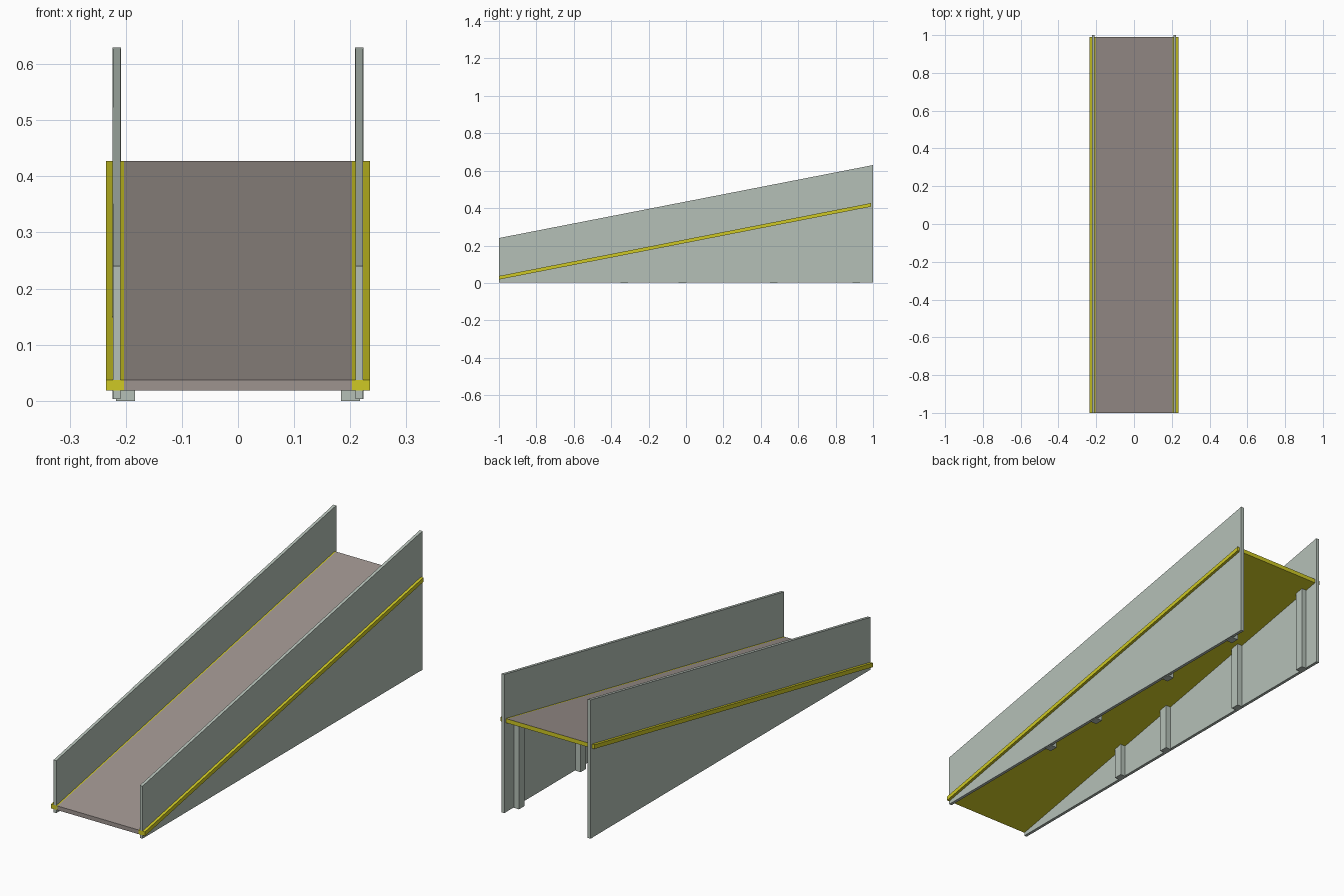
import bpy, bmesh

if "Cube" in bpy.data.objects:
    bpy.data.objects.remove(bpy.data.objects["Cube"])


def material(name, rgb):
    m = bpy.data.materials.new(name)
    m.diffuse_color = (*rgb, 1)
    m.use_nodes = True
    m.node_tree.nodes["Principled BSDF"].inputs["Base Color"].default_value = m.diffuse_color
    return m


GREY = material("pale grey green", (0.46, 0.53, 0.475))
BROWN = material("warm grey brown", (0.34, 0.295, 0.275))
YELLOW = material("yellow", (0.62, 0.58, 0.018))


def prism(name, profile, x0, x1, mat):
    """Extrude a (y, z) outline from x0 to x1."""
    bm = bmesh.new()
    face = bm.faces.new([bm.verts.new((x0, y, z)) for y, z in profile])
    ext = bmesh.ops.extrude_face_region(bm, geom=[face])
    moved = [v for v in ext["geom"] if isinstance(v, bmesh.types.BMVert)]
    bmesh.ops.translate(bm, verts=moved, vec=(x1 - x0, 0, 0))
    bmesh.ops.recalc_face_normals(bm, faces=bm.faces)
    mesh = bpy.data.meshes.new(name)
    bm.to_mesh(mesh)
    bm.free()
    mesh.materials.append(mat)
    ob = bpy.data.objects.new(name, mesh)
    bpy.context.collection.objects.link(ob)
    return ob


SLOPE = 0.39 / 1.99


def under(y):   # underside of the deck
    return 0.018 + SLOPE * (y + 1)


def rim(y):     # top edge of the side panels
    return 0.24 + 0.195 * (y + 1)


# sloping deck: yellow slab whose middle is brown on the top and front
outline = [(-1, under(-1)), (0.99, under(0.99)),
           (0.99, under(0.99) + 0.019), (-1, under(-1) + 0.019)]
deck = prism("ramp_deck", outline, -0.235, 0.235, YELLOW)
deck.data.materials.append(BROWN)
bm = bmesh.new()
bm.from_mesh(deck.data)
for x in (-0.203, 0.203):
    bmesh.ops.bisect_plane(bm, geom=bm.verts[:] + bm.edges[:] + bm.faces[:],
                           plane_co=(x, 0, 0), plane_no=(1, 0, 0))
for f in bm.faces:
    if abs(f.calc_center_median().x) < 0.1 and (f.normal.z > 0.5 or f.normal.y < -0.8):
        f.material_index = 1
bm.to_mesh(deck.data)
bm.free()

for side, s in (("left", -1), ("right", 1)):
    # tall side panel
    prism(side + "_panel", [(-1, 0.003), (0.985, 0.003), (0.985, rim(0.985)), (-1, rim(-1))],
          s * 0.209, s * 0.2225, GREY)
    # upright strip closing the high end
    prism(side + "_end_strip", [(0.985, 0.003), (1, 0.003), (1, rim(1)), (0.985, rim(0.985))],
          s * 0.2085, s * 0.2235, GREY)
    # support posts under the deck
    for i, y in enumerate((-0.33, -0.02, 0.47, 0.91)):
        a, b = y - 0.02, y + 0.02
        prism(f"{side}_post_{i + 1}",
              [(a, 0), (b, 0), (b, under(b) + 0.002), (a, under(a) + 0.002)],
              s * 0.184, s * 0.217, GREY)

# slightly raised middle section on the outside of the left panel
a, b = -0.43, 0.45
prism("left_middle_section", [(a, under(a)), (b, under(b)), (b, rim(b)), (a, rim(a))],
      -0.2235, -0.2215, GREY)
